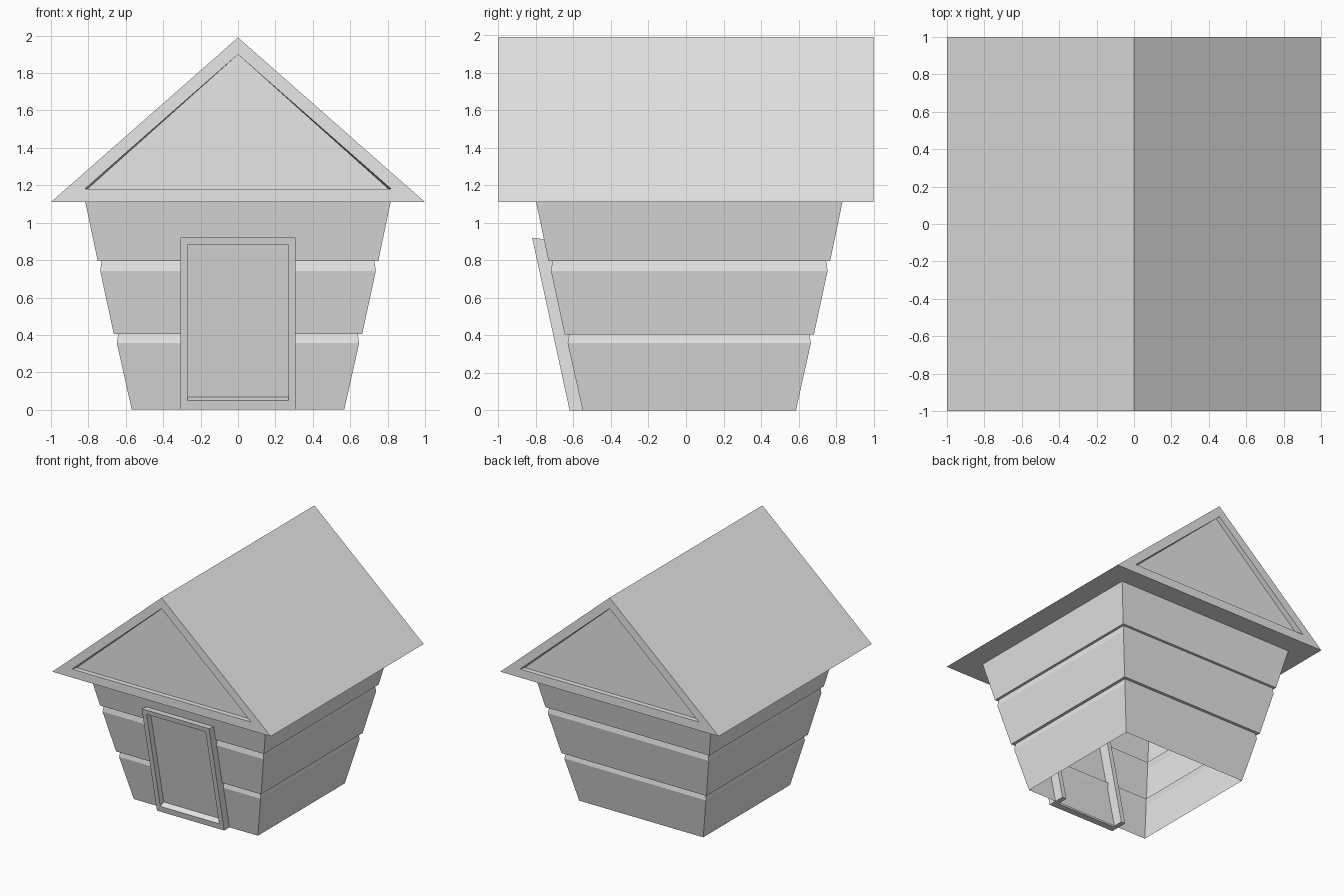
import bpy, bmesh

cube = bpy.data.objects.get("Cube")
if cube:
    bpy.data.objects.remove(cube)

GREY = (0.8, 0.8, 0.8, 1)
paint = bpy.data.materials.new("light grey")
paint.use_nodes = True
paint.diffuse_color = GREY
paint.node_tree.nodes["Principled BSDF"].inputs["Base Color"].default_value = GREY


def loft(name, loops, caps=True):
    """Skin a row of equal-length closed loops into one flat-shaded object."""
    bm = bmesh.new()
    rings = [[bm.verts.new(p) for p in loop] for loop in loops]
    for a, b in zip(rings, rings[1:]):
        for i in range(len(a)):
            j = (i + 1) % len(a)
            bm.faces.new((a[i], a[j], b[j], b[i]))
    if caps:
        bm.faces.new(rings[0])
        bm.faces.new(rings[-1])
    bmesh.ops.recalc_face_normals(bm, faces=bm.faces)
    mesh = bpy.data.meshes.new(name)
    bm.to_mesh(mesh)
    bm.free()
    mesh.materials.append(paint)
    obj = bpy.data.objects.new(name, mesh)
    bpy.context.collection.objects.link(obj)
    return obj


# Flared square walls: three bands with undercut grooves, open underneath
WALL_Y = 0.0175
profile = [(0.568, 0), (0.648, 0.358), (0.64, 0.405), (0.664, 0.405),
           (0.737, 0.743), (0.729, 0.795), (0.75, 0.795), (0.816, 1.11)]
corners = [(-1, -1), (1, -1), (1, 1), (-1, 1)]
loft("walls", [[(sx * r, sy * r + WALL_Y, z) for sx, sy in corners]
               for r, z in profile], caps=False)


# Gable roof with a shallow recessed triangle at each end
def triangle(half, base, apex, y):
    return [(-half, y, base), (half, y, base), (0, y, apex)]


def roof_end(s):
    return [triangle(0.805, 1.18, 1.9, s * 0.96),
            triangle(0.82, 1.18, 1.9, s),
            triangle(1, 1.11, 1.99, s)]


loft("roof", roof_end(-1) + roof_end(1)[::-1])


# Door parts lean forward with the wall
def lean(x, z, depth):
    return (x, -0.62 - 0.217 * z + depth, z)


W, IN, TOP = 0.308, 0.27, 0.92
arch = [(-W, 0), (-W, TOP), (W, TOP), (W, 0),
        (IN, 0), (IN, 0.88), (-IN, 0.88), (-IN, 0)]
loft("door_frame", [[lean(x, z - (0.13 * d if z == TOP else 0), d) for x, z in arch]
                    for d in (0, 0.15)])


def door_plate(name, z0, front, back, d0, d1):
    loft(name, [[lean(-IN, z0, d), lean(IN, z0, d), lean(IN, z, d), lean(-IN, z, d)]
                for z, d in ((front, d0), (back, d1))])


door_plate("door_sill", 0, 0.05, 0.07, 0, 0.055)
door_plate("door_panel", 0.01, 0.885, 0.885, 0.05, 0.055)
